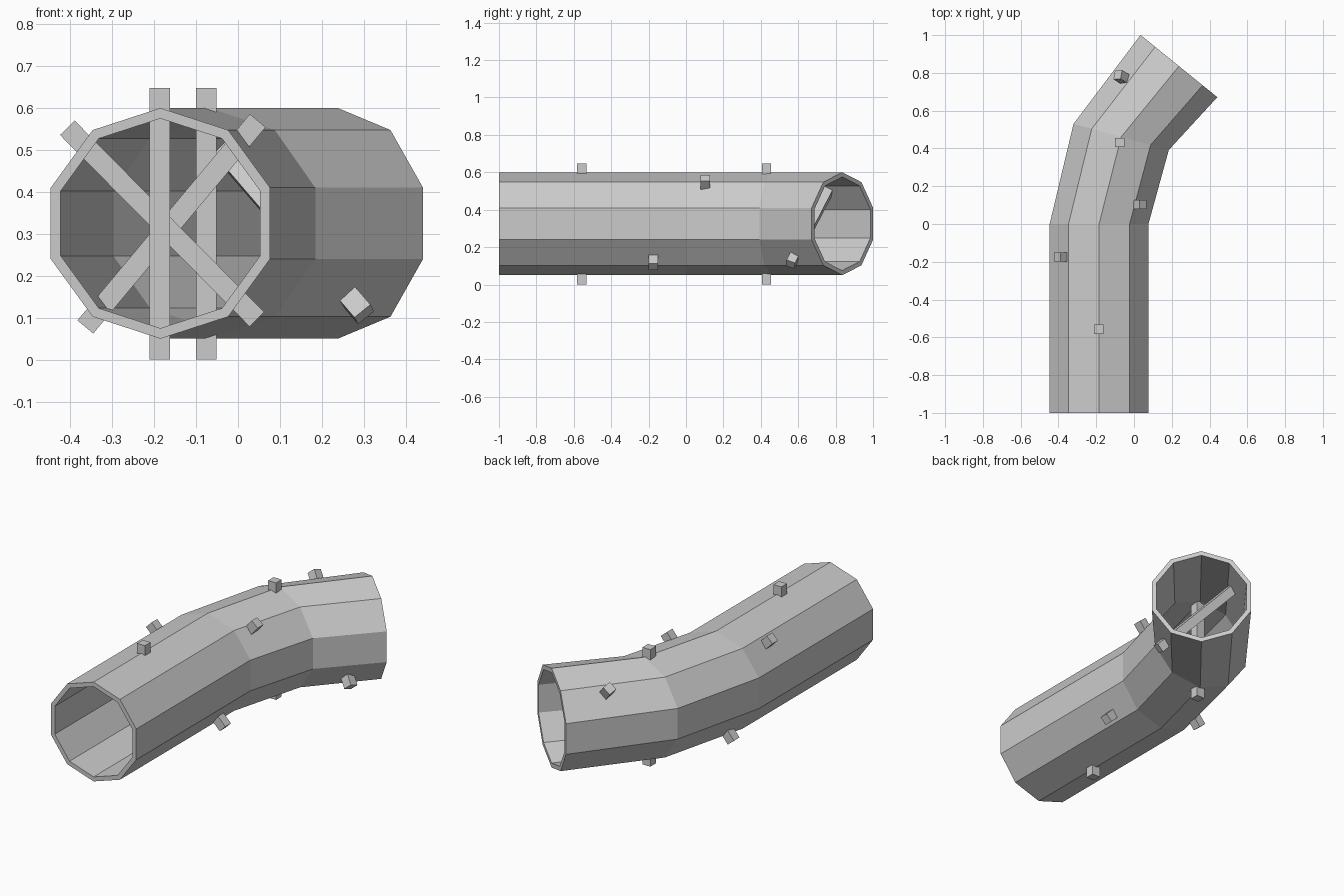
import bpy, bmesh
from math import sin, cos, radians
from mathutils import Vector

if "Cube" in bpy.data.objects:
    bpy.data.objects.remove(bpy.data.objects["Cube"])

SIDES = 10
CENTRE_Z = 0.325
# path stations: centre x, centre y, ring heading in degrees
PATH = [(-0.185, -1.0, 0), (-0.185, 0.0, 0), (-0.068, 0.461, 15.3), (0.238, 0.836, 39)]


def finish(name, bm):
    bmesh.ops.recalc_face_normals(bm, faces=bm.faces[:])
    mesh = bpy.data.meshes.new(name)
    bm.to_mesh(mesh)
    bm.free()
    obj = bpy.data.objects.new(name, mesh)
    bpy.context.collection.objects.link(obj)
    return obj


def ring(bm, station, radius):
    x, y, a = station[0], station[1], radians(station[2])
    verts = []
    for k in range(SIDES):
        t = radians(90 + 360 * k / SIDES)
        u = radius * cos(t)
        verts.append(bm.verts.new((x + u * cos(a), y - u * sin(a), CENTRE_Z + radius * sin(t))))
    return verts


def skin(bm, a, b):
    for i in range(SIDES):
        j = (i + 1) % SIDES
        bm.faces.new((a[i], a[j], b[j], b[i]))


# bent ten-sided pipe with wall thickness: outside forward, inside back
bm = bmesh.new()
rings = [ring(bm, s, 0.275) for s in PATH] + [ring(bm, s, 0.25) for s in reversed(PATH)]
for i, r in enumerate(rings):
    skin(bm, r, rings[(i + 1) % len(rings)])
finish("bent_pipe", bm)


def bar(name, start, end, side, size=0.049):
    """Square bar from start to end; side is a hint for one cross axis."""
    p, q = Vector(start), Vector(end)
    d = (q - p).normalized()
    u = Vector(side)
    u = (u - d * u.dot(d)).normalized()
    v = d.cross(u)
    h = size / 2
    bm = bmesh.new()
    a, b = ([bm.verts.new(c + u * i * h + v * j * h)
             for i, j in ((-1, -1), (1, -1), (1, 1), (-1, 1))] for c in (p, q))
    bm.faces.new(a)
    bm.faces.new(b)
    for i in range(4):
        j = (i + 1) % 4
        bm.faces.new((a[i], a[j], b[j], b[i]))
    return finish(name, bm)


# square crossbars pushed through the pipe
bar("crossbar_front_upright", (-0.187, -0.557, 0.0), (-0.187, -0.557, 0.648), (1, 0, 0))
bar("crossbar_front_diagonal", (-0.407, -0.175, 0.553), (0.045, -0.175, 0.096), (0, 1, 0))
bar("crossbar_middle_diagonal", (-0.364, 0.103, 0.078), (0.047, 0.103, 0.57), (0, 1, 0))
bar("crossbar_rear_upright", (-0.076, 0.431, 0.0), (-0.076, 0.431, 0.648), (1, 0, 0))
bar("crossbar_rear_diagonal", (0.301, 0.558, 0.108), (-0.086, 0.79, 0.558), (0.72, 0.1, 0.68))
